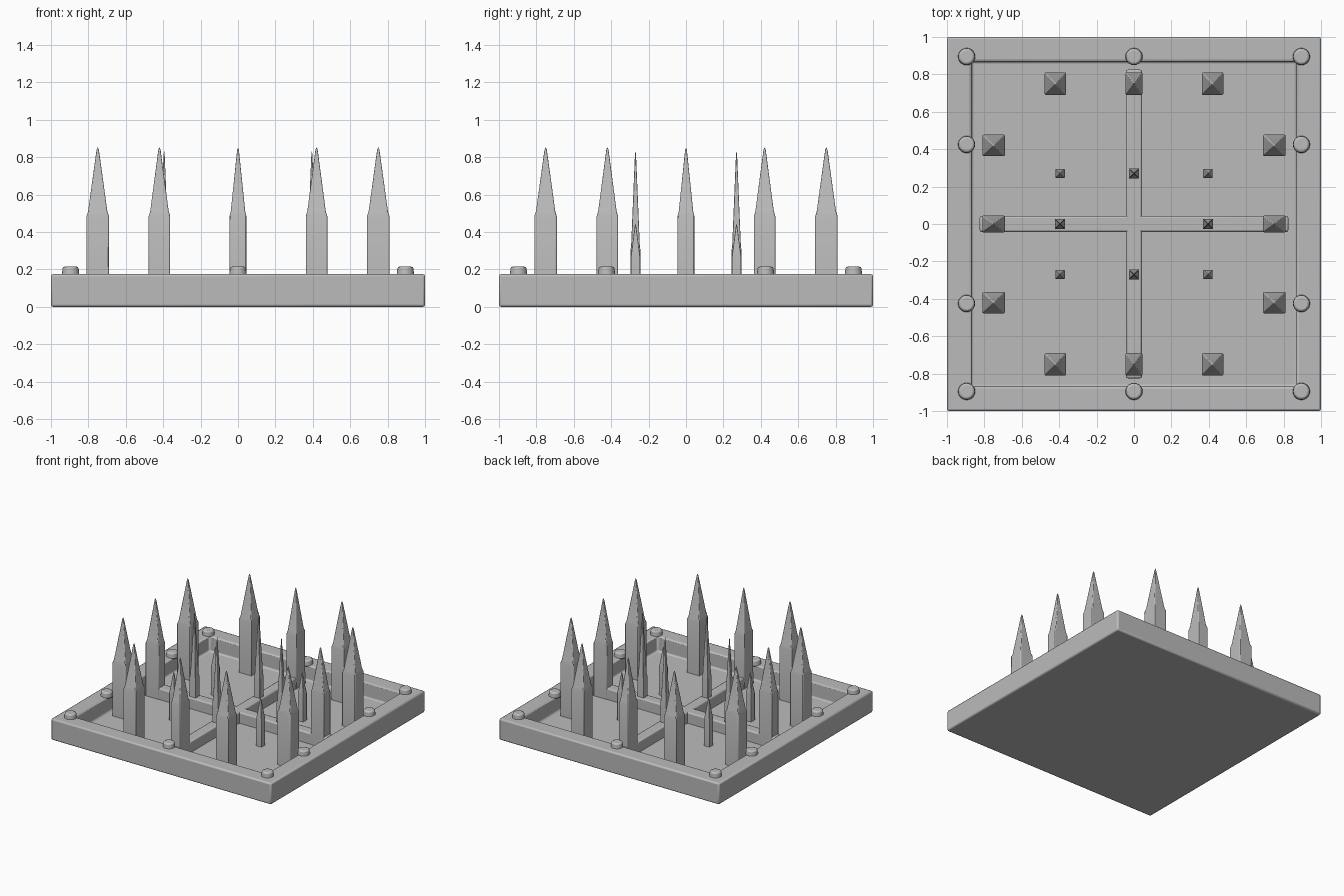
import bpy
import bmesh
from mathutils import Vector

if "Cube" in bpy.data.objects:
    bpy.data.objects.remove(bpy.data.objects["Cube"], do_unlink=True)

stone = bpy.data.materials.new("light grey stone")
stone.use_nodes = True
GREY = (0.5, 0.5, 0.5, 1)
stone.diffuse_color = GREY
stone.node_tree.nodes["Principled BSDF"].inputs["Base Color"].default_value = GREY

FLOOR, BAR, TOP = 0.05, 0.14, 0.175   # levels of the panel floor, bars and rim


def finish(bm, name, bevel=0.0):
    """Turn a bmesh into a named object with softened edges."""
    bmesh.ops.recalc_face_normals(bm, faces=bm.faces[:])
    mesh = bpy.data.meshes.new(name)
    bm.to_mesh(mesh)
    bm.free()
    mesh.materials.append(stone)
    obj = bpy.data.objects.new(name, mesh)
    bpy.context.collection.objects.link(obj)
    if bevel:
        mod = obj.modifiers.new("soft edges", "BEVEL")
        mod.width = bevel
        mod.segments = 2
        mod.limit_method = "ANGLE"
    bpy.ops.object.select_all(action="DESELECT")
    obj.select_set(True)
    bpy.context.view_layer.objects.active = obj
    bpy.ops.object.shade_smooth_by_angle(angle=0.6)
    return obj


def box(bm, size, z0, z1):
    verts = bmesh.ops.create_cube(bm, size=1)["verts"]
    for v in verts:
        v.co = Vector((v.co.x * size[0], v.co.y * size[1],
                       z0 + (v.co.z + 0.5) * (z1 - z0)))


def spire(name, x, y, wx, wy, shoulder, tip, bevel):
    """Square shaft with a small shoulder and a tall pointed roof."""
    bm = bmesh.new()
    rings = []
    for scale, z in ((1, FLOOR - 0.02), (1, shoulder), (0.86, shoulder + 0.025)):
        rings.append([bm.verts.new((x + sx * wx * scale / 2, y + sy * wy * scale / 2, z))
                      for sx, sy in ((-1, -1), (1, -1), (1, 1), (-1, 1))])
    apex = bm.verts.new((x, y, tip))
    bm.faces.new(rings[0])
    for i in range(4):
        j = (i + 1) % 4
        for low, high in zip(rings, rings[1:]):
            bm.faces.new((low[i], low[j], high[j], high[i]))
        bm.faces.new((rings[-1][i], rings[-1][j], apex))
    finish(bm, name, bevel)


# Square base with a sunken panel
bm = bmesh.new()
box(bm, (2, 2), 0, TOP)
bm.faces.ensure_lookup_table()
top = max(bm.faces, key=lambda f: f.calc_center_median().z)
bmesh.ops.inset_individual(bm, faces=[top], thickness=0.185)
sunk = bmesh.ops.extrude_discrete_faces(bm, faces=[top])["faces"][0]
bmesh.ops.translate(bm, verts=sunk.verts[:], vec=(0, 0, FLOOR - TOP))
bmesh.ops.remove_doubles(bm, verts=bm.verts[:], dist=0.0001)
finish(bm, "base_tray", 0.012)

# Crossing bars dividing the panel
for name, size in (("cross_bar_x", (1.65, 0.085)), ("cross_bar_y", (0.085, 1.65))):
    bm = bmesh.new()
    box(bm, size, FLOOR - 0.02, BAR)
    finish(bm, name, 0.01)

# Large towers around the inside of the rim
for s in (-1, 1):
    for k in (-1, 0, 1):
        w = 0.115 if k else 0.09
        spire("side_tower", s * 0.75, k * 0.42, 0.12, w, 0.485, 0.885, 0.006)
        spire("end_tower", k * 0.42, s * 0.75, w, 0.12, 0.485, 0.885, 0.006)

# Thin spires: tall ones on the bars, short ones on the panel floor
for i in (-1, 0, 1):
    for j in (-1, 0, 1):
        if i and j:
            spire("short_spire", i * 0.395, j * 0.27, 0.05, 0.05, 0.27, 0.46, 0.003)
        elif i or j:
            spire("tall_spire", i * 0.395, j * 0.27, 0.054, 0.054, 0.3, 0.885, 0.003)

# Round studs on the rim
studs = [(sx * 0.895, y) for sx in (-1, 1) for y in (-0.895, -0.425, 0.425, 0.895)]
studs += [(0, -0.895), (0, 0.895)]
for x, y in studs:
    bm = bmesh.new()
    disc = bmesh.ops.create_cone(bm, cap_ends=True, segments=20,
                                 radius1=0.047, radius2=0.042, depth=0.05)
    bmesh.ops.translate(bm, verts=disc["verts"], vec=(x, y, TOP + 0.015))
    finish(bm, "rim_stud", 0.01)
